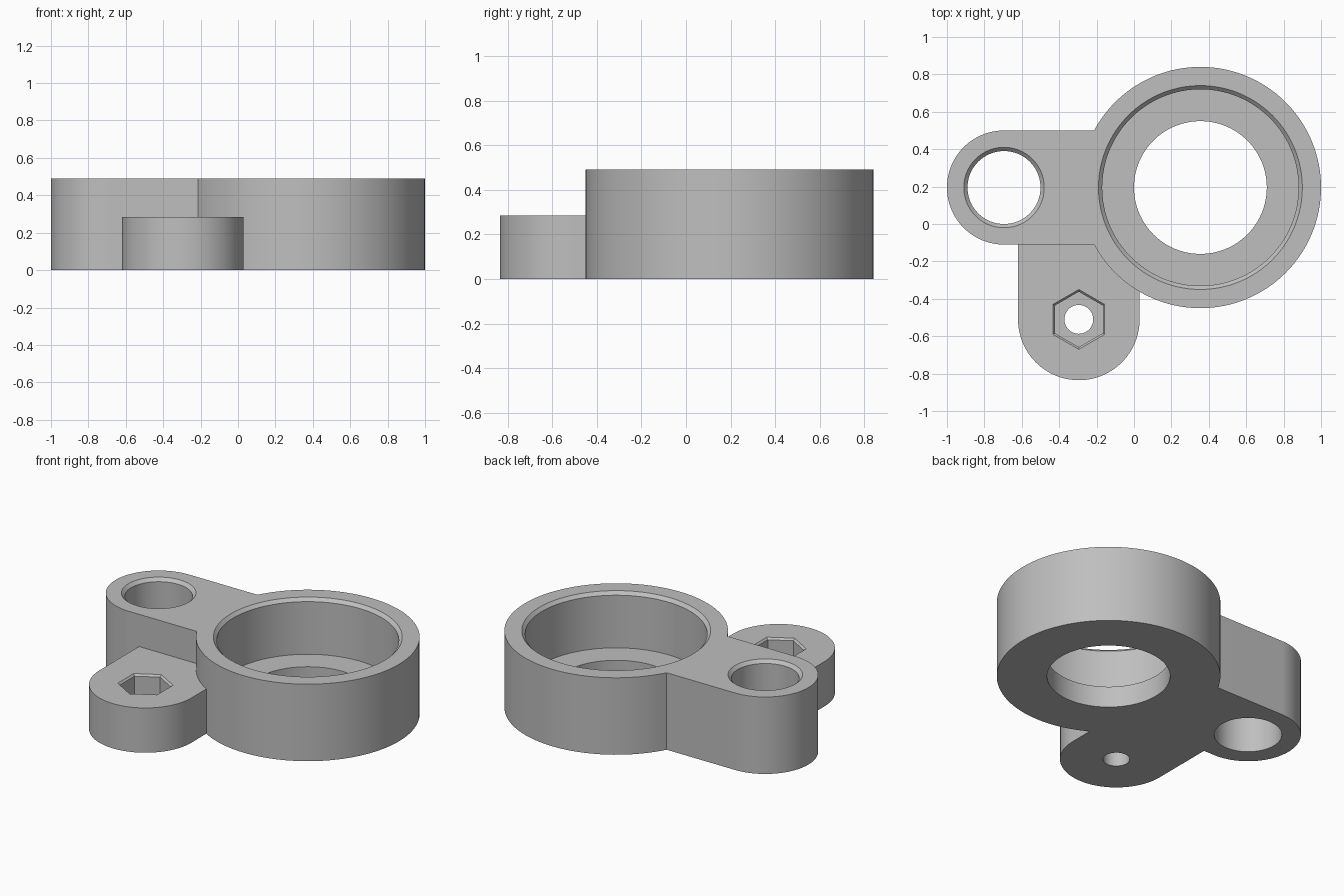
import bpy, bmesh
from math import cos, sin, pi, atan2, hypot

cube = bpy.data.objects.get("Cube")
if cube:
    bpy.data.objects.remove(cube, do_unlink=True)

grey = bpy.data.materials.new("plain grey")
grey.use_nodes = True
colour = (0.52, 0.52, 0.52, 1)
grey.diffuse_color = colour
grey.node_tree.nodes["Principled BSDF"].inputs["Base Color"].default_value = colour


def circle(centre, radius, sides=128):
    return [(centre[0] + radius * cos(pi / 2 + 2 * pi * i / sides),
             centre[1] + radius * sin(pi / 2 + 2 * pi * i / sides)) for i in range(sides)]


def slot(a, b, radius, steps=64):
    """Outline of two equal round ends joined by straight sides."""
    heading = atan2(b[1] - a[1], b[0] - a[0])
    points = []
    for centre, start in ((b, heading - pi / 2), (a, heading + pi / 2)):
        for i in range(steps + 1):
            t = start + pi * i / steps
            points.append((centre[0] + radius * cos(t), centre[1] + radius * sin(t)))
    return points


def loft(name, sections):
    """Closed solid through matching outlines, each given with its height."""
    bm = bmesh.new()
    rings = [[bm.verts.new((x, y, z)) for x, y in outline] for outline, z in sections]
    n = len(rings[0])
    for low, high in zip(rings, rings[1:]):
        for i in range(n):
            j = (i + 1) % n
            bm.faces.new((low[i], low[j], high[j], high[i]))
    bm.faces.new(rings[0][::-1])
    bm.faces.new(rings[-1])
    bmesh.ops.recalc_face_normals(bm, faces=bm.faces[:])
    mesh = bpy.data.meshes.new(name)
    bm.to_mesh(mesh)
    bm.free()
    mesh.materials.append(grey)
    obj = bpy.data.objects.new(name, mesh)
    bpy.context.collection.objects.link(obj)
    return obj


def bore(name, centre, profile, sides=128):
    """Stepped cutter from (radius, height) pairs."""
    return loft(name, [(circle(centre, r, sides), z) for r, z in profile])


def combine(target, tool, operation):
    mod = target.modifiers.new(tool.name, "BOOLEAN")
    mod.operation, mod.solver, mod.object = operation, "EXACT", tool
    tool.hide_render = True
    bpy.context.view_layer.objects.active = target
    bpy.ops.object.modifier_apply(modifier=mod.name)
    bpy.data.objects.remove(tool, do_unlink=True)


TOP, LUG_TOP = 0.49, 0.285
ring_c, arm_c, lug_c = (0.355, 0.195), (-0.695, 0.195), (-0.295, -0.51)

# Solid parts: large ring, side arm and low nut lug
body = loft("clamp_body", [(circle(ring_c, 0.645), 0), (circle(ring_c, 0.645), TOP)])
arm_outline = slot(arm_c, (0.2, 0.195), 0.305)
lug_outline = slot(lug_c, (-0.295, 0.05), 0.325)
combine(body, loft("side_arm", [(arm_outline, 0), (arm_outline, TOP)]), "UNION")
combine(body, loft("nut_lug", [(lug_outline, 0), (lug_outline, LUG_TOP)]), "UNION")

# Stepped ring bore, chamfered at the top
combine(body, bore("ring_bore", ring_c, [(0.355, -0.1), (0.355, 0.135), (0.525, 0.135),
        (0.525, TOP - 0.02), (0.545, TOP), (0.545, 0.6)]), "DIFFERENCE")

# Chamfered through hole in the arm
combine(body, bore("arm_hole", arm_c, [(0.195, -0.1), (0.195, TOP - 0.02),
        (0.215, TOP), (0.215, 0.6)]), "DIFFERENCE")

# Chamfered hexagonal pocket with a screw hole
combine(body, bore("nut_pocket", lug_c, [(0.148, 0.12), (0.148, LUG_TOP - 0.012),
        (0.16, LUG_TOP), (0.16, 0.4)], sides=6), "DIFFERENCE")
combine(body, bore("screw_hole", lug_c, [(0.077, -0.1), (0.077, 0.2)], sides=64), "DIFFERENCE")

# Smooth round walls, crisp edges
bpy.ops.object.select_all(action="DESELECT")
body.select_set(True)
bpy.context.view_layer.objects.active = body
bpy.ops.object.shade_smooth_by_angle(angle=pi / 7)
